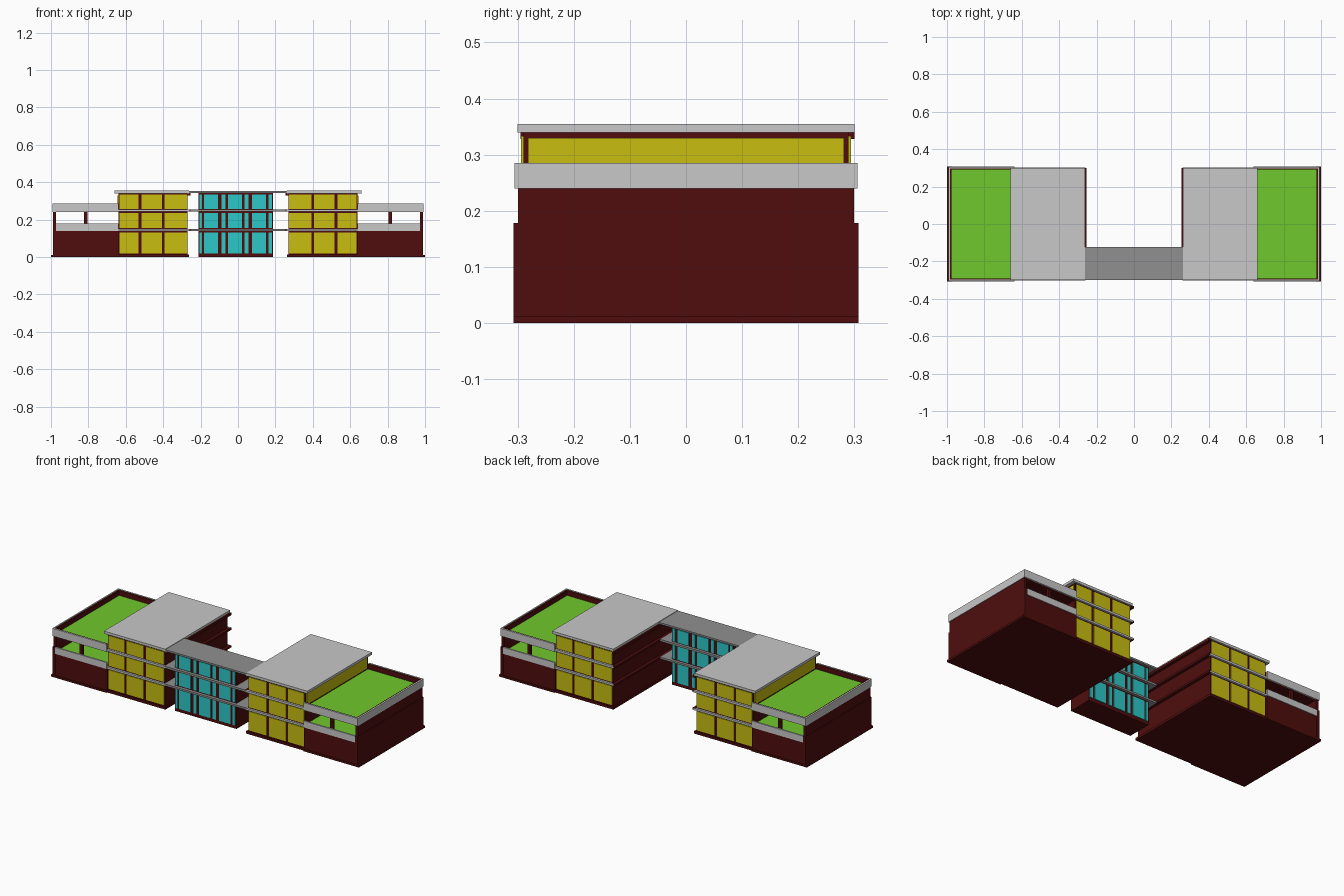
import bpy

if "Cube" in bpy.data.objects:
    bpy.data.objects.remove(bpy.data.objects["Cube"])


def material(name, rgb):
    m = bpy.data.materials.new(name)
    m.diffuse_color = (*rgb, 1)
    m.use_nodes = True
    m.node_tree.nodes["Principled BSDF"].inputs["Base Color"].default_value = m.diffuse_color
    return m


MAROON = material("maroon_wall", (0.08, 0.004, 0.004))
GREY = material("light_grey", (0.58, 0.58, 0.58))
DARK = material("dark_grey", (0.28, 0.28, 0.28))
YELLOW = material("yellow_glass", (0.58, 0.51, 0.005))
CYAN = material("cyan_glass", (0.026, 0.58, 0.58))
GREEN = material("lawn_green", (0.16, 0.58, 0.025))


def box(name, x, y, z, mat, side=1):
    """Axis-aligned box from (min, max) ranges; side=-1 mirrors it in x."""
    if side < 0:
        x = (-x[1], -x[0])
    bpy.ops.mesh.primitive_cube_add(
        size=1, location=[(a + b) / 2 for a, b in (x, y, z)])
    o = bpy.context.object
    o.name = name
    o.scale = [b - a for a, b in (x, y, z)]
    bpy.ops.object.transform_apply(location=False, rotation=False, scale=True)
    o.data.materials.append(mat)
    return o


def facing(y, out, thick):
    """Range of thickness 'thick' standing out of plane y towards 'out'."""
    return tuple(sorted((y, y + out * thick)))


FLOORS = [(0.02, 0.132), (0.156, 0.236), (0.258, 0.333)]
LEDGES = [(0.139, 0.15), (0.242, 0.254)]

for s in (1, -1):
    # Three-storey block with flat roof
    box("wing_block", (0.27, 0.64), (-0.29, 0.29), (0, 0.34), MAROON, s)
    box("wing_roof", (0.262, 0.66), (-0.3, 0.3), (0.34, 0.355), GREY, s)
    box("wing_foot", (0.262, 0.645), (-0.3, 0.3), (0, 0.014), MAROON, s)
    for z in LEDGES:
        box("inner_ledge", (0.253, 0.27), (-0.3, 0.3), z, MAROON, s)
        for d in (1, -1):
            box("wing_ledge", (0.26, 0.645), facing(d * 0.29, d, 0.012), z, GREY, s)
    box("inner_roof_edge", (0.253, 0.27), (-0.295, 0.3), (0.328, 0.342), MAROON, s)
    # Window grid on front and back, ribbon window above the roof garden
    for d in (1, -1):
        for z in FLOORS:
            for x in ((0.274, 0.392), (0.407, 0.517), (0.531, 0.634)):
                box("wing_window", x, facing(d * 0.29, d, 0.004), z, YELLOW, s)
    box("side_window", (0.64, 0.645), (-0.282, 0.282), (0.262, 0.33), YELLOW, s)

    # Lower wing: plinth, podium, outer wall, open terrace and roof garden
    box("plinth", (0.64, 1.0), (-0.307, 0.307), (0, 0.012), MAROON, s)
    box("podium", (0.64, 0.985), (-0.302, 0.302), (0.012, 0.14), MAROON, s)
    box("terrace_lawn", (0.64, 0.975), (-0.297, 0.297), (0.14, 0.15), GREEN, s)
    box("outer_wall_lower", (0.974, 0.99), (-0.307, 0.307), (0.012, 0.178), MAROON, s)
    box("outer_wall_upper", (0.974, 0.988), (-0.299, 0.299), (0.178, 0.245), MAROON, s)
    box("terrace_ceiling", (0.64, 0.975), (-0.295, 0.295), (0.24, 0.248), MAROON, s)
    box("roof_lawn", (0.64, 0.978), (-0.292, 0.292), (0.248, 0.254), GREEN, s)
    box("outer_parapet", (0.984, 0.992), (-0.306, 0.306), (0.24, 0.285), GREY, s)
    box("outer_parapet_lining", (0.976, 0.984), (-0.299, 0.299), (0.24, 0.283), MAROON, s)
    for d in (1, -1):
        box("terrace_rail", (0.64, 0.975), facing(d * 0.297, d, 0.01), (0.14, 0.178), GREY, s)
        box("roof_parapet", (0.64, 0.985), facing(d * 0.298, d, 0.008), (0.24, 0.285), GREY, s)
        box("roof_parapet_lining", (0.64, 0.984), facing(d * 0.291, d, 0.007), (0.24, 0.283), MAROON, s)
        box("terrace_post", (0.805, 0.823), facing(d * 0.28, d, 0.016), (0.15, 0.242), MAROON, s)

# Central link between the wings
box("link_block", (-0.212, 0.188), (-0.282, -0.138), (0, 0.342), MAROON)
box("link_roof", (-0.265, 0.265), (-0.3, -0.122), (0.342, 0.352), DARK)
for z in LEDGES:
    box("link_ledge", (-0.27, 0.27), (-0.3, -0.122), z, DARK)
PANES = [(-0.207, -0.192), (-0.182, -0.107), (-0.088, -0.068), (-0.053, 0.022),
         (0.036, 0.056), (0.076, 0.15), (0.164, 0.182)]
for z in FLOORS:
    for x in PANES:
        box("link_window_front", x, (-0.286, -0.282), z, CYAN)
        box("link_window_back", x, (-0.138, -0.134), z, CYAN)
